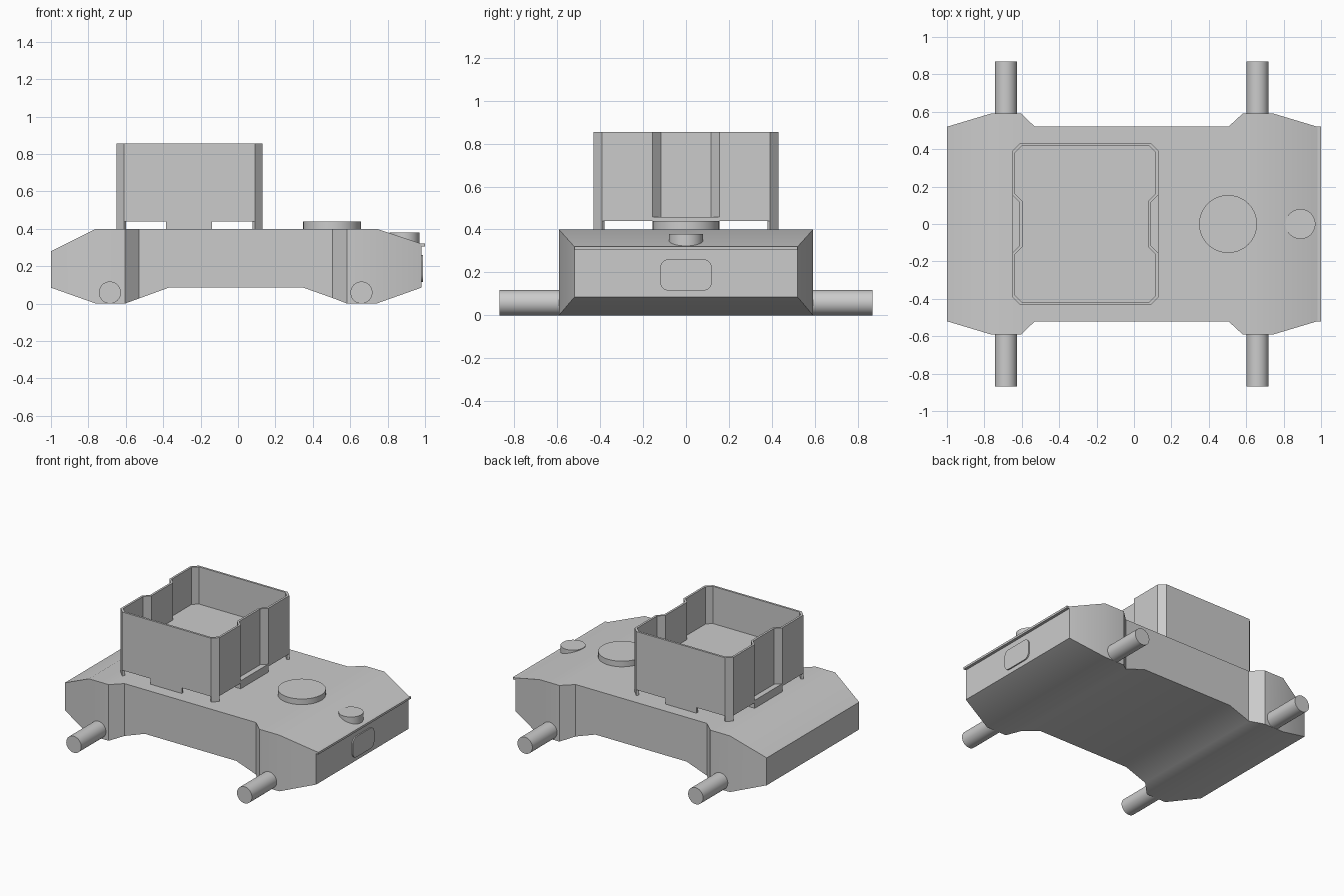
import bpy, bmesh, math
from mathutils import Matrix

cube = bpy.data.objects.get("Cube")
if cube:
    bpy.data.objects.remove(cube, do_unlink=True)

grey = bpy.data.materials.new("plain_grey")
grey.use_nodes = True
colour = (0.6, 0.6, 0.6, 1)
grey.diffuse_color = colour
grey.node_tree.nodes["Principled BSDF"].inputs["Base Color"].default_value = colour


def finish(name, bm):
    """Turn a bmesh into a shaded object."""
    bmesh.ops.recalc_face_normals(bm, faces=bm.faces)
    mesh = bpy.data.meshes.new(name)
    bm.to_mesh(mesh)
    bm.free()
    mesh.materials.append(grey)
    obj = bpy.data.objects.new(name, mesh)
    bpy.context.collection.objects.link(obj)
    bpy.ops.object.select_all(action='DESELECT')
    obj.select_set(True)
    bpy.context.view_layer.objects.active = obj
    bpy.ops.object.shade_smooth_by_angle(angle=math.radians(30))
    return obj


def loft(name, rings, closed=False):
    """Skin matching rings of points; cap the ends unless closed."""
    bm = bmesh.new()
    loops = [[bm.verts.new(p) for p in ring] for ring in rings]
    n = len(loops[0])
    pairs = list(zip(loops, loops[1:]))
    if closed:
        pairs.append((loops[-1], loops[0]))
    else:
        bm.faces.new(loops[0])
        bm.faces.new(loops[-1])
    for a, b in pairs:
        for i in range(n):
            j = (i + 1) % n
            bm.faces.new((a[i], a[j], b[j], b[i]))
    return finish(name, bm)


def box(name, x0, x1, y0, y1, z0, z1):
    return loft(name, [[(x0, y0, z), (x1, y0, z), (x1, y1, z), (x0, y1, z)]
                       for z in (z0, z1)])


def cylinder(name, centre, radius, depth, along_y=False):
    bm = bmesh.new()
    turn = Matrix.Rotation(math.pi / 2, 4, 'X') if along_y else Matrix()
    bmesh.ops.create_cone(bm, cap_ends=True, segments=40, radius1=radius,
                          radius2=radius, depth=depth,
                          matrix=Matrix.Translation(centre) @ turn)
    return finish(name, bm)


# Hull: cross-sections along x as (x, half width, bottom, top)
sections = [(-1, .52, .085, .28), (-.76, .592, 0, .4), (-.605, .592, 0, .4),
            (-.53, .52, .027, .4), (-.37, .52, .085, .4), (.35, .52, .085, .4),
            (.505, .52, .03, .4), (.583, .592, 0, .4), (.74, .592, 0, .4),
            (.98, .52, .085, .32)]
loft("hull", [[(x, -w, b), (x, w, b), (x, w, t), (x, -w, t)]
              for x, w, b, t in sections])

# End lip and rounded end plate
box("end_lip", .975, 1, -.52, .52, .305, .32)
plate = []
for k, (sy, sz) in enumerate([(1, 1), (-1, 1), (-1, -1), (1, -1)]):
    for s in range(7):
        a = math.pi / 2 * (k + s / 6)
        plate.append((sy * .08 + .04 * math.cos(a),
                      .188 + sz * .033 + .04 * math.sin(a)))
loft("end_plate", [[(x, y, z) for y, z in plate] for x in (.981, .99)])

# Axles
for name, x in (("left_axle", .66), ("right_axle", -.685)):
    cylinder(name, (x, 0, .059), .059, 1.74, along_y=True)

# Deck discs
cylinder("deck_disc", (.503, 0, .415), .155, .05)
cylinder("small_disc", (.89, 0, .34), .08, .08)


# Open bin with chamfered corners and a recess in each short side
CX = -.26


def outline(inset):
    w, d, c = .39 - inset, .432 - inset, .04 - inset * .4
    n = .155 + inset * .4
    half = [(w, -d + c), (w, -n), (w - .038, -n + .038),
            (w - .038, n - .038), (w, n), (w, d - c), (w - c, d)]
    right = [(w - c, -d)] + half
    return [(CX + x, y) for x, y in right + [(-x, -y) for x, y in right]]


def at(points, z):
    return [(x, y, z) for x, y in points]


outer, inner = outline(0), outline(.015)
loft("bin_walls", [at(outer, .44), at(outer, .855), at(inner, .855), at(inner, .44)],
     closed=True)
loft("bin_floor", [at(outline(.008), .441), at(outline(.008), .59)])

# Feet under the bin: corner legs, long side tabs and recess ledges
for sx in (-1, 1):
    for sy in (-1, 1):
        leg = [(.39, .392), (.35, .432), (.338, .42), (.378, .38)]
        loft("bin_leg", [[(CX + sx * x, sy * y, z) for x, y in leg]
                         for z in (.395, .445)])
    x0, x1 = sorted((CX + sx * .35, CX + sx * .39))
    box("recess_ledge", x0, x1, -.155, .155, .395, .457)
    y0, y1 = sorted((sx * .417, sx * .432))
    box("bin_tab", CX - .125, CX + .12, y0, y1, .395, .445)
